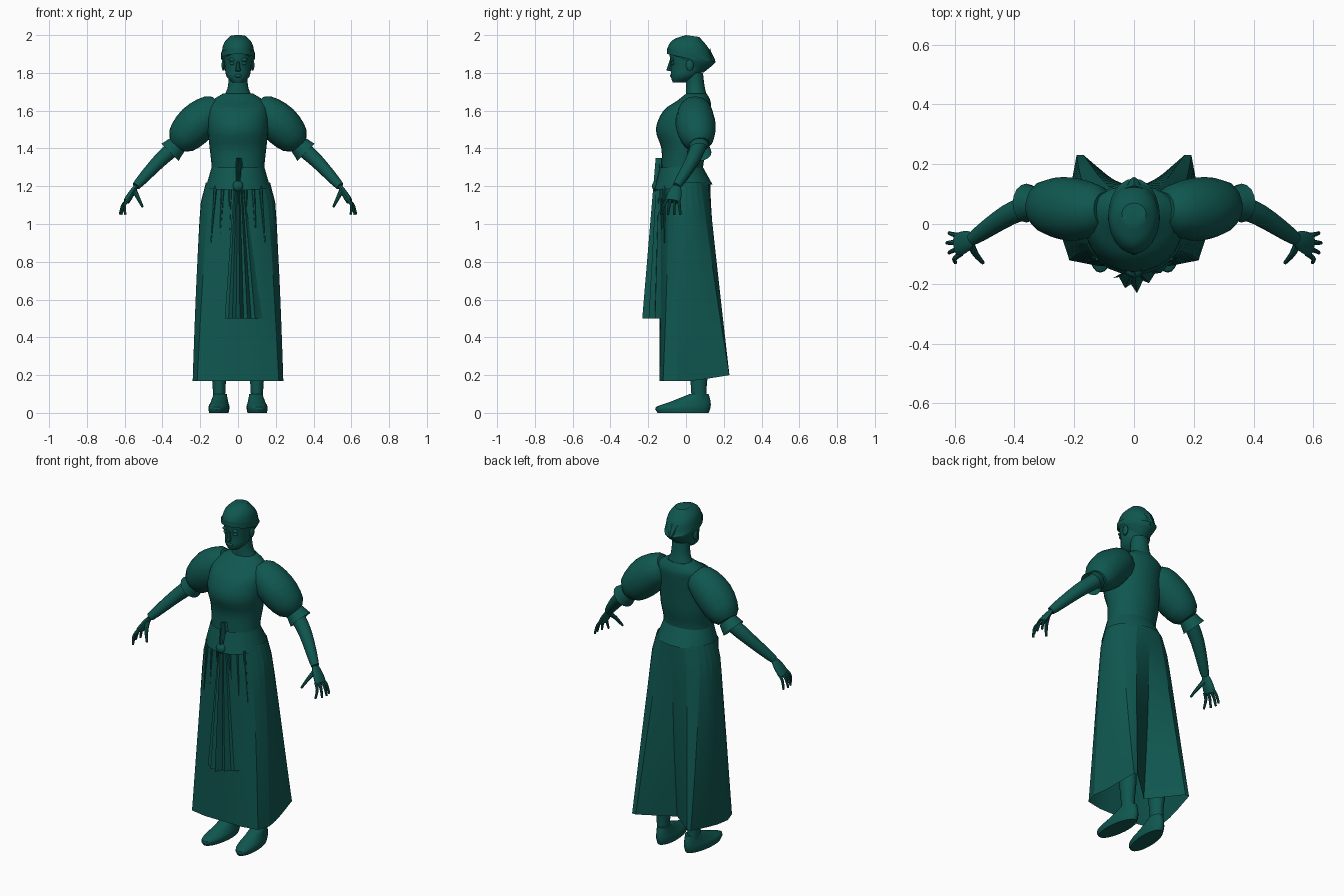
import bpy, bmesh
from math import sin, cos, pi, radians
from mathutils import Vector

if "Cube" in bpy.data.objects:
    bpy.data.objects.remove(bpy.data.objects["Cube"])

teal = bpy.data.materials.new("dark_teal")
teal.use_nodes = True
teal.diffuse_color = (.005, .095, .08, 1)
teal.node_tree.nodes["Principled BSDF"].inputs["Base Color"].default_value = teal.diffuse_color


def smooth(keys, steps=3):
    """Pass a smooth curve through a few key tuples."""
    last, out = len(keys) - 1, []
    for k in range(last):
        a, b, c, d = (keys[min(max(k + j, 0), last)] for j in range(-1, 3))
        for step in range(steps):
            t = step / steps
            out.append(tuple(
                q + t * (r - p + t * (2 * p - 5 * q + 4 * r - w + t * (3 * (q - r) + w - p))) / 2
                for p, q, r, w in zip(a, b, c, d)))
    return out + [keys[-1]]


def skin(name, rings, closed=True, crease=40):
    """Join rings of points into one surface."""
    bm = bmesh.new()
    rows = [[bm.verts.new(point) for point in ring] for ring in rings]
    for low, high in zip(rows, rows[1:]):
        for i in range(len(low)):
            bm.faces.new((low[i - 1], low[i], high[i], high[i - 1]))
    if closed:
        bm.faces.new(rows[0][::-1])
        bm.faces.new(rows[-1])
    bmesh.ops.recalc_face_normals(bm, faces=bm.faces)
    mesh = bpy.data.meshes.new(name)
    bm.to_mesh(mesh)
    bm.free()
    mesh.materials.append(teal)
    part = bpy.data.objects.new(name, mesh)
    bpy.context.collection.objects.link(part)
    bpy.ops.object.select_all(action='DESELECT')
    part.select_set(True)
    bpy.context.view_layer.objects.active = part
    bpy.ops.object.shade_smooth_by_angle(angle=radians(crease))
    return part


def ring(z, half, front, back, drop=0):
    """Key for an oval section; drop lowers its back edge."""
    return z, half, front, back, drop


def oval(key, x=0, sides=24):
    z, half, front, back, drop = key
    points = []
    for i in range(sides):
        a = 2 * pi * i / sides
        depth = (1 - cos(a)) / 2
        points.append((x + half * sin(a), front + (back - front) * depth, z - drop * depth))
    return points


def stack(name, *keys, x=0, closed=True):
    return skin(name, [oval(key, x) for key in smooth(keys)], closed)


def sweep(name, path, radius, sides=12, closed=True, gather=0, flat=1):
    """Round section along a path; radius is a rule from start (0) to end (1)."""
    points = [Vector(p) for p in smooth(path, 4)]
    last, rings = len(points) - 1, []
    for k, p in enumerate(points):
        along = points[min(k + 1, last)] - points[max(k - 1, 0)]
        across = along.cross(Vector((0, 1, 0))).normalized()
        over = along.normalized().cross(across)
        section = []
        for i in range(sides):
            a = 2 * pi * i / sides
            r = radius(k / last) * (1 + gather * (-1) ** i)
            section.append(p + r * (across * cos(a) * flat + over * sin(a)))
        rings.append(section)
    return skin(name, rings, closed)


def ball(name, x, y, z, wide, deep, tall):
    rings = []
    for k in range(1, 8):
        a = pi * k / 8
        rings.append(oval(ring(z - tall * cos(a), wide * sin(a),
                               y - deep * sin(a), y + deep * sin(a)), x, sides=12))
    return skin(name, rings)


# Bodice with a flared, pointed peplum
stack("bodice",
      ring(z=1.2, half=.15, front=-.13, back=.1),
      ring(z=1.3, half=.14, front=-.13, back=.09),
      ring(z=1.4, half=.15, front=-.13, back=.11),
      ring(z=1.5, half=.16, front=-.16, back=.12),
      ring(z=1.6, half=.16, front=-.12, back=.13),
      ring(z=1.65, half=.14, front=-.05, back=.13),
      ring(z=1.69, half=.08, front=0, back=.11))
stack("peplum",
      ring(z=1.3, half=.14, front=-.14, back=.09),
      ring(z=1.18, half=.17, front=-.17, back=.14, drop=-.03), closed=False)

# Neck, head and face
stack("neck",
      ring(z=1.65, half=.09, front=0, back=.12),
      ring(z=1.72, half=.055, front=0, back=.1),
      ring(z=1.8, half=.05, front=0, back=.09))
stack("head",
      ring(z=1.75, half=.03, front=-.07, back=0),
      ring(z=1.78, half=.06, front=-.08, back=.06),
      ring(z=1.83, half=.07, front=-.08, back=.1),
      ring(z=1.92, half=.08, front=-.09, back=.11))
sweep("nose", [(0, -.08, 1.87), (0, -.09, 1.81)], lambda t: .005 + .01 * t, sides=8)
ball("mouth", x=0, y=-.075, z=1.785, wide=.02, deep=.01, tall=.01)

# Tilted bonnet with a band and a pointed back
stack("bonnet",
      ring(z=1.9, half=.07, front=-.08, back=.09, drop=.1),
      ring(z=1.91, half=.085, front=-.1, back=.15, drop=.06),
      ring(z=1.95, half=.085, front=-.09, back=.14, drop=.08),
      ring(z=1.98, half=.075, front=-.06, back=.12, drop=.05),
      ring(z=2, half=.04, front=0, back=.07, drop=.01))
stack("bonnet_band",
      ring(z=1.9, half=.09, front=-.1, back=.13, drop=.05),
      ring(z=1.93, half=.09, front=-.1, back=.13, drop=.05), closed=False)
sweep("bonnet_tail", [(0, .1, 1.9), (0, .15, 1.85)], lambda t: .04 - .03 * t, sides=8)

# Skirt: oval waist easing into a cornered hem with a deep fold behind
HEM = [(0, -1), (.5, -1), (.9, -.9), (1, -.5), (.9, .3), (.8, 1), (.7, 1), (0, .2)]
hem = [Vector(HEM[0])]
for start, end in zip(HEM, HEM[1:]):
    hem += [Vector(start).lerp(Vector(end), .5), Vector(end)]


def skirt_row(t):
    half, front, back = .17 + .07 * t ** .4, -.14, .13 + .1 * t
    right = []
    for i, corner in enumerate(hem):
        a = pi * i / (len(hem) - 1)
        x, y = Vector((sin(a), -cos(a))).lerp(corner, t)
        right.append((x * half, (front + back) / 2 + y * (back - front) / 2,
                      1.22 - 1.05 * t + .03 * t * max(0, y)))
    return right + [(-x, y, z) for x, y, z in right[-2:0:-1]]


skin("skirt", [skirt_row(k / 10) for k in range(11)], closed=False, crease=12)
for k in (-3, -2, -1, 1, 2, 3):
    x = .04 * k
    y = -.137 + 1.6 * x * x
    sweep("waist_pleat", [(x, y, 1.2), (x * 1.2, y, .9)], lambda t: .01 - .008 * t, sides=6)


# Pleated sash hanging from the waist point
def sash_row(t):
    width, depth = .15 + .85 * t, .3 + .7 * t
    points = []
    for i in range(11):
        x = -.07 + .02 * i
        swell = .11 * max(0, 1 - abs(x) / .13) * (.7 if i % 2 else 1)
        points.append((x * width, -.13 - swell * depth, 1.35 - .85 * t))
    return points


skin("sash", [sash_row(k / 6) for k in range(7)], crease=20)
ball("sash_knot", x=0, y=-.155, z=1.2, wide=.03, deep=.025, tall=.03)

# Paired features and limbs
for side, s in (("left", 1), ("right", -1)):
    def limb(part, path, radius, **options):
        return sweep(side + "_" + part, [(s * x, y, z) for x, y, z in path], radius, **options)

    ball(side + "_eye", x=s * .03, y=-.07, z=1.85, wide=.015, deep=.01, tall=.01)
    ball(side + "_brow", x=s * .03, y=-.073, z=1.87, wide=.02, deep=.01, tall=.01)
    ball(side + "_ear", x=s * .077, y=.02, z=1.84, wide=.01, deep=.02, tall=.03)

    # Puffed sleeve, cuff and forearm
    elbow, wrist = (.32, .07, 1.42), (.54, -.05, 1.2)
    limb("puff_sleeve", [(.1, .05, 1.63), (.22, .05, 1.53), elbow],
         lambda t: .055 + .05 * sin(pi * t) ** .7, sides=24, gather=.012)
    limb("cuff", [elbow, (.36, .07, 1.38)], lambda t: .05 + .015 * t, sides=16, closed=False)
    limb("forearm", [elbow, (.42, .03, 1.33), wrist], lambda t: .042 - .02 * t * t)

    # Hand with fanned fingers
    limb("palm", [wrist, (.59, -.07, 1.12)], lambda t: .022 + .018 * sin(2 * t), flat=.45)
    for k, finger in enumerate(("little", "ring", "middle", "index")):
        base = (.58, -.04 - .02 * k, 1.13)
        knuckle = (.61 - .005 * abs(k - 1), -.035 - .027 * k, 1.1)
        tip = (.625 - .007 * (k - 1) ** 2, -.03 - .033 * k, 1.05)
        limb(finger + "_finger", [base, knuckle, tip], lambda t: .01 - .004 * t, sides=8)
    limb("thumb", [(.55, -.06, 1.18), (.53, -.1, 1.14), (.505, -.13, 1.09)],
         lambda t: .015 - .009 * t, sides=8)

    # Leg and shoe, toes turned slightly outward
    stack(side + "_leg",
          ring(z=.05, half=.03, front=.03, back=.11),
          ring(z=.15, half=.035, front=.025, back=.11),
          ring(z=.3, half=.045, front=.01, back=.12),
          ring(z=.9, half=.07, front=-.05, back=.11), x=s * .1)
    shoe = stack(side + "_shoe",
                 ring(z=0, half=.05, front=-.15, back=.12),
                 ring(z=.03, half=.055, front=-.16, back=.13),
                 ring(z=.06, half=.045, front=-.08, back=.13),
                 ring(z=.1, half=.035, front=.02, back=.12), x=s * .1)
    for vertex in shoe.data.vertices:
        vertex.co.x -= s * vertex.co.y * .08
